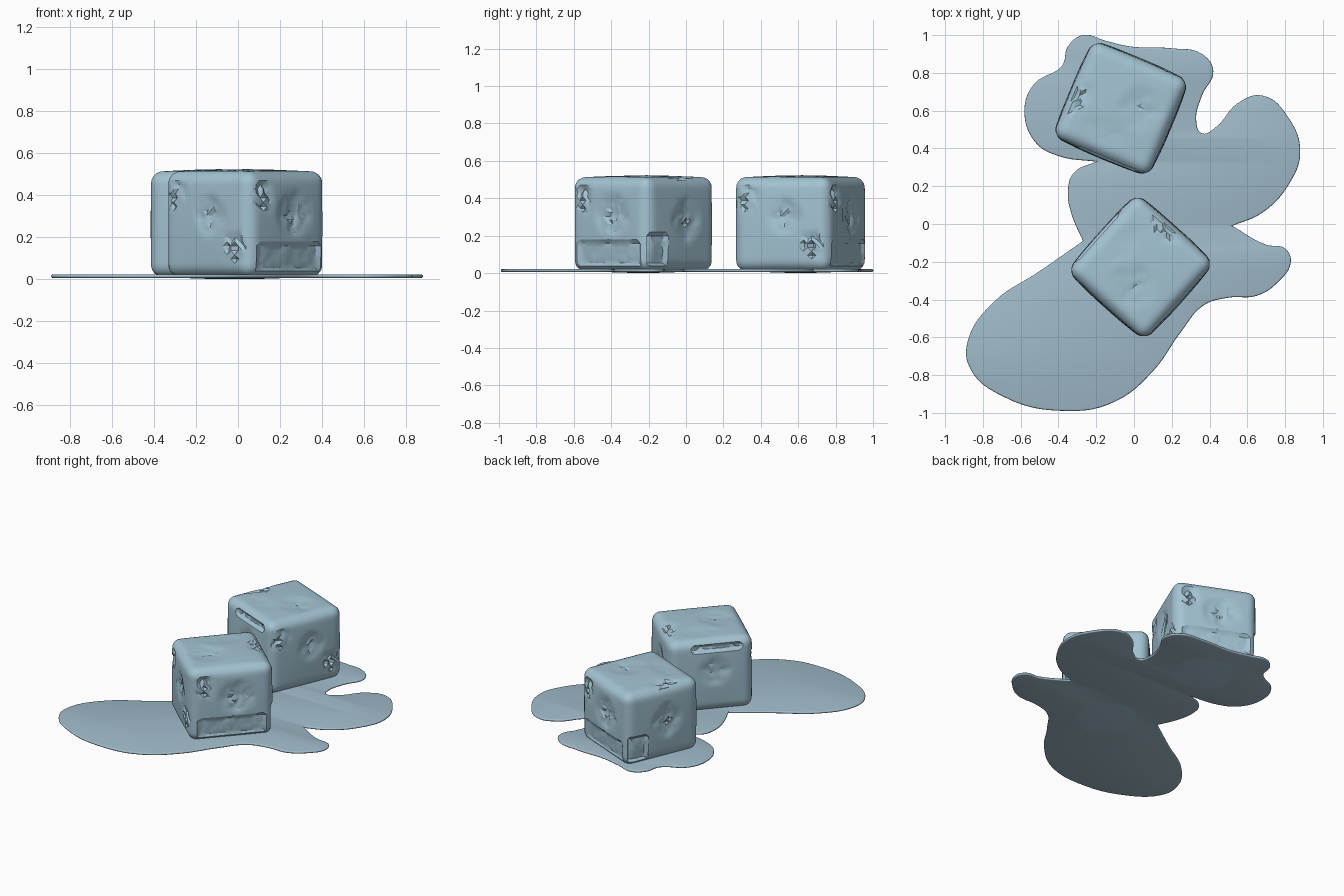
import bpy
import bmesh
import random
from math import radians
from mathutils import Vector, Matrix

default = bpy.data.objects.get("Cube")
if default:
    bpy.data.objects.remove(default, do_unlink=True)

random.seed(4)


def make_material(name, colour):
    material = bpy.data.materials.new(name)
    material.use_nodes = True
    material.diffuse_color = colour
    shader = material.node_tree.nodes["Principled BSDF"]
    shader.inputs["Base Color"].default_value = colour
    return material


ice = make_material("pale blue ice", (0.37, 0.55, 0.65, 1))
water = make_material("blue meltwater", (0.35, 0.50, 0.59, 1))


def add_object(name, mesh, material, angle):
    mesh.materials.clear()
    mesh.materials.append(material)
    obj = bpy.data.objects.new(name, mesh)
    bpy.context.scene.collection.objects.link(obj)
    bpy.ops.object.select_all(action="DESELECT")
    obj.select_set(True)
    bpy.context.view_layer.objects.active = obj
    bpy.ops.object.shade_smooth_by_angle(angle=radians(angle))
    return obj


# Puddle: a closed, smoothly curving outline (in hundredths) with a soft rim
OUTLINE = [
    (-35, -99), (-10, -94), (10, -78), (25, -57), (37, -43), (50, -39),
    (65, -38), (76, -31), (83, -20), (80, -13), (70, -11), (52, -1),
    (68, 6), (82, 21), (88, 38), (82, 56), (68, 68), (55, 64), (43, 51),
    (36, 48), (33, 54), (36, 68), (42, 81), (36, 90), (20, 93), (-2, 94),
    (-15, 97), (-27, 100), (-35, 94), (-38, 84), (-53, 74), (-58, 60),
    (-52, 43), (-40, 36), (-20, 33), (-32, 27), (-35, 17), (-33, 5),
    (-27, -9), (-50, -25), (-75, -42), (-88, -62), (-87, -76), (-70, -91),
]
CORNERS = {(52, -1), (-20, 33), (-27, -9)}


def build_puddle():
    curve = bpy.data.curves.new("puddle_outline", "CURVE")
    curve.dimensions = "2D"
    curve.fill_mode = "BOTH"
    curve.resolution_u = 6
    rim = 0.008
    curve.bevel_depth = rim
    curve.bevel_resolution = 2
    curve.offset = -rim
    spline = curve.splines.new("BEZIER")
    spline.use_cyclic_u = True
    spline.bezier_points.add(len(OUTLINE) - 1)
    for point, place in zip(spline.bezier_points, OUTLINE):
        point.co = Vector((*place, 0)) / 100
        kind = "VECTOR" if place in CORNERS else "AUTO"
        point.handle_left_type = point.handle_right_type = kind
    helper = bpy.data.objects.new("puddle_helper", curve)
    bpy.context.scene.collection.objects.link(helper)
    bpy.context.view_layer.update()
    graph = bpy.context.evaluated_depsgraph_get()
    mesh = bpy.data.meshes.new_from_object(helper.evaluated_get(graph))
    bpy.data.objects.remove(helper, do_unlink=True)
    bm = bmesh.new()
    bm.from_mesh(mesh)
    bmesh.ops.remove_doubles(bm, verts=bm.verts, dist=0.0003)
    bmesh.ops.recalc_face_normals(bm, faces=bm.faces)
    bm.to_mesh(mesh)
    bm.free()
    puddle = add_object("puddle", mesh, water, 50)
    puddle.location.z = 0.014


# Ice block: rounded, slightly bulging box with chipped patches on its sides
SIZE = Vector((0.275, 0.275, 0.25))
ROUND = 0.055

# Each side: outward direction, rightward direction, upward direction
SIDES = {
    "front": ((0, -1, 0), (1, 0, 0), (0, 0, 1)),
    "left": ((1, 0, 0), (0, 1, 0), (0, 0, 1)),
    "back": ((0, 1, 0), (-1, 0, 0), (0, 0, 1)),
    "right": ((-1, 0, 0), (0, -1, 0), (0, 0, 1)),
    "top": ((0, 0, 1), (1, 0, 0), (0, 1, 0)),
}

# Each chip: side, centre across and up, half width, half height, depth, shape
CHIPS = [
    ("front", -0.19, 0.13, 0.06, 0.06, 0.02, "rough"),
    ("front", 0.03, 0.04, 0.09, 0.09, 0.025, "facet"),
    ("front", 0.18, -0.11, 0.05, 0.07, 0.022, "rough"),
    ("left", -0.18, 0.13, 0.05, 0.07, 0.025, "rough"),
    ("left", 0.03, 0.05, 0.12, 0.11, 0.025, "facet"),
    ("left", 0, -0.15, 0.21, 0.06, 0.016, "notch"),
    ("back", -0.19, -0.13, 0.06, 0.08, 0.022, "notch"),
    ("back", 0.03, 0.02, 0.1, 0.11, 0.025, "facet"),
    ("right", 0.03, 0.2, 0.16, 0.022, 0.022, "notch"),
    ("right", 0.02, 0.04, 0.11, 0.09, 0.022, "facet"),
    ("top", 0.04, -0.1, 0.11, 0.11, 0.016, "facet"),
    ("top", -0.03, 0.22, 0.09, 0.04, 0.018, "rough"),
    ("top", -0.14, 0.03, 0.07, 0.12, 0.008, "facet"),
]


def chip_depth(shape, u, v):
    """How deep a chip is at u, v, which run from -1 to 1 across it."""
    if max(abs(u), abs(v)) >= 1:
        return 0
    if shape == "notch":
        return random.uniform(0.7, 1)
    slope = 1 - (abs(u) + abs(v)) / 1.6
    if shape == "rough":
        return max(0, slope + 0.3) * random.choice((0, 0.5, 1))
    return max(0, slope) * random.uniform(0.5, 1.2)


def build_block_mesh():
    bm = bmesh.new()
    bmesh.ops.create_cube(bm, size=2)
    bmesh.ops.subdivide_edges(bm, edges=bm.edges[:], cuts=23, use_grid_fill=True)
    core = SIZE - Vector((ROUND, ROUND, ROUND))
    for vert in bm.verts:
        grid = vert.co.copy()
        full = Vector([g * s for g, s in zip(grid, SIZE)])
        inner = Vector([max(-c, min(c, f)) for f, c in zip(full, core)])
        place = inner + (full - inner).normalized() * ROUND
        # Swell the middle of every side
        for axis in range(3):
            a, b = (grid[i] for i in range(3) if i != axis)
            place[axis] *= 1 + 0.045 * (1 - a * a) * (1 - b * b)
        vert.co = place
    bm.normal_update()

    # Press the chips inward
    chipped = set()
    moves = {}
    for side, across, up, width, height, depth, shape in CHIPS:
        outward, right, upward = (Vector(d) for d in SIDES[side])
        for vert in bm.verts:
            if vert.normal.dot(outward) < 0.75:
                continue
            u = (vert.co.dot(right) - across) / width
            v = (vert.co.dot(upward) - up) / height
            amount = chip_depth(shape, u, v) * depth
            if amount > 0:
                moves[vert] = max(moves.get(vert, (0, outward)), (amount, outward),
                                  key=lambda move: move[0])
                chipped.update(vert.link_faces)
    for vert, (amount, outward) in moves.items():
        vert.co -= outward * amount
    bmesh.ops.triangulate(bm, faces=list(chipped), quad_method="SHORT_EDGE")
    mesh = bpy.data.meshes.new("ice_block")
    bm.to_mesh(mesh)
    bm.free()
    return mesh


build_puddle()
block = build_block_mesh()
for name, x, y, turn in (("front_ice_block", 0.035, -0.228, -42),
                         ("back_ice_block", -0.07, 0.612, 67)):
    obj = add_object(name, block.copy(), ice, 28)
    obj.matrix_world = (Matrix.Translation((x, y, 0.262))
                        @ Matrix.Rotation(radians(turn), 4, "Z"))
